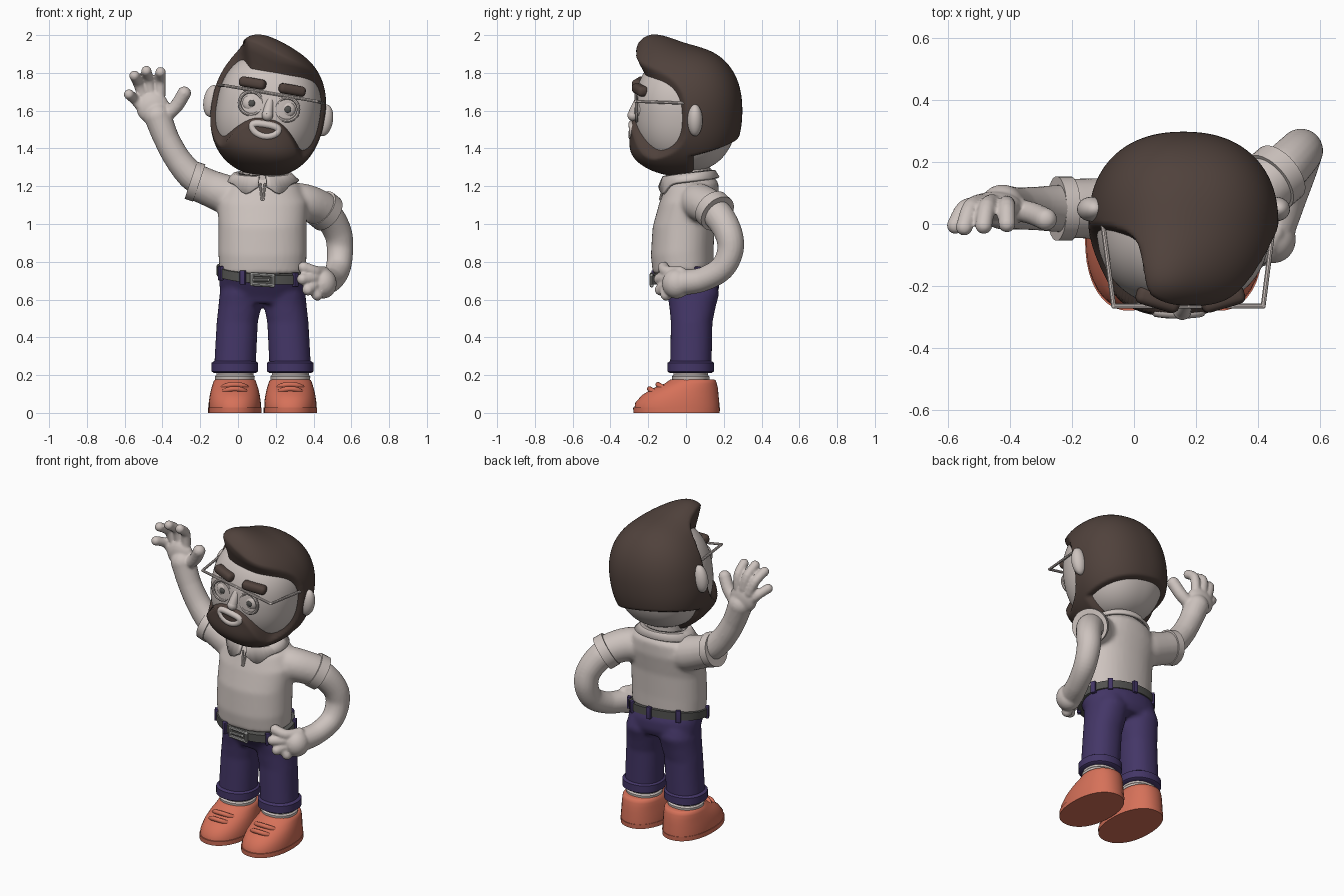
import bpy, bmesh, math
from math import sin, cos, pi, exp
from mathutils import Vector, Matrix

cube = bpy.data.objects.get("Cube")
if cube:
    bpy.data.objects.remove(cube, do_unlink=True)

def material(name, r, g, b):
    m = bpy.data.materials.new(name)
    m.use_nodes = True
    m.diffuse_color = (r, g, b, 1)
    m.node_tree.nodes["Principled BSDF"].inputs["Base Color"].default_value = (r, g, b, 1)
    return m

PALE = material("pale_grey", .61, .545, .515)
HAIR = material("dark_brown", .08, .054, .045)
DENIM = material("indigo", .057, .037, .135)
LEATHER = material("belt_grey", .085, .085, .08)
METAL = material("buckle_grey", .32, .32, .31)
CORAL = material("coral", .67, .165, .1)

MID = .13                                   # body centre line
HEAD = Matrix.Translation((.16, 0, 1.6)) @ Matrix.Rotation(math.radians(9.8), 4, 'Y')

def finish(name, bm, mat, frame=None, fuse=0, solid=0, angle=40):
    """Turn a bmesh into a shaded object, optionally fused into one skin."""
    if frame:
        bm.transform(frame)
    bmesh.ops.recalc_face_normals(bm, faces=bm.faces)
    me = bpy.data.meshes.new(name)
    bm.to_mesh(me)
    bm.free()
    ob = bpy.data.objects.new(name, me)
    bpy.context.scene.collection.objects.link(ob)
    me.materials.append(mat)
    bpy.ops.object.select_all(action='DESELECT')
    ob.select_set(True)
    bpy.context.view_layer.objects.active = ob
    bpy.ops.object.shade_smooth_by_angle(angle=math.radians(angle))
    if fuse:
        r = ob.modifiers.new("fuse", 'REMESH')
        r.mode, r.voxel_size, r.use_smooth_shade = 'VOXEL', fuse, True
        s = ob.modifiers.new("soften", 'SMOOTH')
        s.factor, s.iterations = .5, 6
    if solid:
        s = ob.modifiers.new("thickness", 'SOLIDIFY')
        s.thickness, s.offset = solid, 0
    return ob

def skin(bm, rings, closed=False):
    """Bridge rings of points with quads and cap the ends."""
    vs = [[bm.verts.new(p) for p in ring] for ring in rings]
    n = len(vs[0])
    for a, b in zip(vs, vs[1:] + ([vs[0]] if closed else [])):
        for i in range(n):
            bm.faces.new((a[i], a[(i + 1) % n], b[(i + 1) % n], b[i]))
    if not closed:
        bm.faces.new(vs[0])
        bm.faces.new(vs[-1])

def loft(bm, rows, n=40, e=2.2, tilt=0, lean=0):
    """Stack oval rings: each row is x, y, z, x radius, y radius."""
    rings = []
    for x, y, z, rx, ry in rows:
        ring = []
        for i in range(n):
            c, s = cos(2 * pi * i / n), sin(2 * pi * i / n)
            k = (abs(c) ** e + abs(s) ** e) ** (-1 / e)
            ring.append((x + rx * c * k, y + ry * s * k, z + tilt * (y + ry * s * k) + lean * rx * c * k))
        rings.append(ring)
    skin(bm, rings)

def ball(bm, c, r):
    m = Matrix.Translation(c) @ Matrix.Diagonal((*r, 1))
    bmesh.ops.create_uvsphere(bm, u_segments=24, v_segments=16, radius=1, matrix=m)

def box(bm, c, size, turn, bevel):
    m = Matrix.Translation(c) @ Matrix.Rotation(turn, 4, 'Z') @ Matrix.Diagonal((*size, 1))
    new = bmesh.ops.create_cube(bm, size=1, matrix=m)["verts"]
    edges = list({ed for v in new for ed in v.link_edges})
    bmesh.ops.bevel(bm, geom=edges, offset=bevel, segments=4, profile=.5, affect='EDGES')

def tube(bm, pts, radii, n=20, steps=6, closed=False, caps=True):
    """Sweep a circle along a smooth path."""
    P, N = [Vector(p) for p in pts], len(pts)
    if not isinstance(radii, (list, tuple)):
        radii = [radii] * N
    at = (lambda i: i % N) if closed else (lambda i: max(0, min(N - 1, i)))
    path = []
    for i in range(N if closed else N - 1):
        a, b, c, d = (P[at(i + k)] for k in (-1, 0, 1, 2))
        for s in range(steps):
            t = s / steps
            p = .5 * (2 * b + (c - a) * t + (2 * a - 5 * b + 4 * c - d) * t * t
                      + (3 * b - a - 3 * c + d) * t ** 3)
            path.append((p, radii[i] + (radii[at(i + 1)] - radii[i]) * t))
    if not closed:
        path.append((P[-1], radii[-1]))
    L, rings, u = len(path), [], None
    for i, (p, r) in enumerate(path):
        nxt = path[(i + 1) % L if closed else min(i + 1, L - 1)][0]
        prv = path[(i - 1) % L if closed else max(i - 1, 0)][0]
        d = (nxt - prv).normalized()
        u = u or d.orthogonal()
        u = (u - d * u.dot(d)).normalized()
        w = d.cross(u)
        rings.append([p + r * (u * cos(2 * pi * k / n) + w * sin(2 * pi * k / n)) for k in range(n)])
    skin(bm, rings, closed)
    if caps and not closed:
        for i in (0, -1):
            ball(bm, P[i], [radii[i]] * 3)

# ---- head and hair: one rounded form, hair swells through the face surface
def clamp(v, a=0, b=1):
    return max(a, min(b, v))

def ease(t):
    t = clamp(t)
    return t * t * (3 - 2 * t)

def head_point(d):
    r = (.276, .272, .31 if d.z > 0 else .322)
    return d * sum(abs(c / q) ** 2.3 for c, q in zip(d, r)) ** (-1 / 2.3)

def hair_point(d):
    p = head_point(d)
    a = math.atan2(p.x, -p.y)
    upper = .205 + .1 * ease((-.12 - p.x) / .1)             # receding at one temple
    lower = -.045 - .145 * ease((abs(a) - .12) / .95)
    v = (p.z - (upper + lower) / 2) / ((upper - lower) / 2)
    f = abs(a / 1.5) ** 5 + abs(v) ** 2.6 - 1               # face opening
    nape = min(p.y - .04, -.175 - p.z + .25 * (p.y - .15)) * 12
    f = min(f, -nape)
    q = p + d * .026 * clamp(f * 3.5, -1, 1)
    grow = clamp(f * 2.5)
    lift = grow * clamp((p.z - .1) / .13) * exp(-((p.y + .17) / .14) ** 2)
    side = p.x + .11
    peak = exp(-(side / (.12 if side < 0 else .2)) ** 2)
    broad = exp(-((p.x + .01) / .2) ** 4)
    q += lift * Vector((-.035 * peak, -.045 * broad, .1 * peak))   # swept-up quiff
    chin = exp(-((p.z + .23) / .1) ** 2) * ease((.05 - p.y) / .2)
    q.y -= .05 * chin * grow                                # jutting beard
    return q

for name, fn, mat in (("head", head_point, PALE), ("hair_and_beard", hair_point, HAIR)):
    bm = bmesh.new()
    bmesh.ops.create_uvsphere(bm, u_segments=144, v_segments=96, radius=1)
    for v in bm.verts:
        v.co = fn(v.co.normalized())
    finish(name, bm, mat, HEAD, angle=80)

# ---- face
for side, s in (("right", -1), ("left", 1)):
    bm = bmesh.new()
    ball(bm, (s * .302, .048, 0), (.045, .04, .085))
    finish(side + "_ear", bm, PALE, HEAD)
    bm = bmesh.new()
    ball(bm, (s * .097, -.238, .024), (.046, .03, .046))
    finish(side + "_eye", bm, PALE, HEAD)
    bm = bmesh.new()
    ball(bm, (s * .097 + .004, -.264, .024), (.018, .009, .018))
    finish(side + "_pupil", bm, LEATHER, HEAD)
    bm = bmesh.new()
    box(bm, (s * .106, -.243, .13), (.146, .06, .054), s * .28, .022)
    finish(side + "_eyebrow", bm, HAIR, HEAD)
    bm = bmesh.new()
    ring = [(s * .097 + .061 * cos(k * pi / 8), -.262, .024 + .061 * sin(k * pi / 8)) for k in range(16)]
    tube(bm, ring, .009, 8, 3, True)
    tube(bm, [(0, -.265, .092), (s * .245, -.265, .092)], .008, 8, 1)
    tube(bm, [(s * .245, -.265, .092), (s * .28, 0, .088)], .008, 8, 1)
    finish(side + "_glasses_frame", bm, PALE, HEAD)

bm = bmesh.new()
tube(bm, [(0, -.25, .06), (0, -.27, .01), (0, -.28, -.025)], [.02, .025, .03])
finish("nose", bm, PALE, HEAD)
bm = bmesh.new()
lips = []
for k in range(20):
    x, z = .07 * cos(k * pi / 10), .031 * sin(k * pi / 10)
    lips.append((x, -.286 + x * x, -.106 + z + 2.2 * x * x))
tube(bm, lips, .02, 12, 3, True)
finish("lips", bm, PALE, HEAD)
bm = bmesh.new()
ball(bm, (0, -.28, -.1), (.066, .014, .034))
finish("teeth", bm, PALE, HEAD)

# ---- shirt
bm = bmesh.new()
loft(bm, [(MID, -.015, .75, .228, .16), (MID, -.02, .85, .234, .166), (MID, -.012, 1, .233, .165),
          (MID, .015, 1.12, .24, .158), (MID, .03, 1.2, .2, .142), (MID, .028, 1.24, .14, .115),
          (MID, .025, 1.27, .1, .09)], tilt=.1)
tube(bm, [(.06, .04, 1.11), (-.06, .045, 1.155), (-.15, .05, 1.19), (-.23, .05, 1.225)],
     [.1, .105, .098, .096], caps=False)
tube(bm, [(.22, .04, 1.12), (.34, .07, 1.115), (.42, .12, 1.09), (.47, .165, 1.06)],
     [.1, .1, .096, .094], caps=False)
finish("shirt", bm, PALE, fuse=.012)

for side, a, b in (("right", (-.205, .05, 1.217), (-.25, .05, 1.232)),
                   ("left", (.437, .135, 1.085), (.475, .167, 1.055))):
    bm = bmesh.new()
    tube(bm, [a, b], .104, 32, 1, caps=False)
    finish(side + "_sleeve_cuff", bm, PALE)

bm = bmesh.new()
tube(bm, [(MID, .02, 1.2), (MID, .02, 1.36)], .105, 32, 1, caps=False)
finish("neck", bm, PALE)

bm = bmesh.new()
rows = []
for k in range(49):
    t = .12 + (2 * pi - .24) * k / 48
    dip = .05 * exp(-((min(t, 2 * pi - t) - .5) / .3) ** 2)
    rows.append([bm.verts.new((MID + rx * sin(t), .015 - ry * cos(t), z - .12 * ry * cos(t)))
                 for rx, ry, z in ((.125, .118, 1.265), (.152, .136, 1.262), (.188, .156, 1.226 - dip))])
for a, b in zip(rows, rows[1:]):
    for j in (0, 1):
        bm.faces.new((a[j], a[j + 1], b[j + 1], b[j]))
finish("collar", bm, PALE, solid=.016)
bm = bmesh.new()
for s in (-1, 1):
    tube(bm, [(MID + s * .012, -.118, 1.21), (MID + s * .004, -.137, 1.13)], .006, 8, 1)
finish("placket", bm, PALE)

# ---- arms with hands
def arm(name, path, radii, palm, size, fingers):
    bm = bmesh.new()
    tube(bm, path, radii)
    ball(bm, palm, size)
    for a, b, c, r in fingers:
        tube(bm, [a, b, c], r, 12, 4)
    finish(name, bm, PALE, fuse=.007)

tips = [(-.577, -.005, 1.686), (-.548, -.01, 1.785), (-.485, -.005, 1.81), (-.41, 0, 1.804)]
roots = [(-.5, .06, 1.605), (-.498, .07, 1.665), (-.459, .07, 1.685), (-.412, .065, 1.68)]
wave = [(a, Vector(a).lerp(Vector(b), .6) + Vector((0, .03, .005)), b, .028) for a, b in zip(roots, tips)]
wave.append(((-.4, .05, 1.56), (-.33, .035, 1.62), (-.285, .015, 1.692), .037))
arm("right_arm", [(-.18, .05, 1.21), (-.25, .05, 1.26), (-.32, .05, 1.345), (-.378, .05, 1.45), (-.425, .055, 1.57)],
    [.078, .076, .07, .068, .073], (-.45, .06, 1.615), (.088, .045, .085), wave)

tips = [(.348, -.12, .77), (.342, -.14, .708), (.37, -.135, .652), (.42, -.105, .625)]
hip = [((.455, -.03, z), (.41, -.1, z + .003), t, .031) for z, t in zip((.745, .71, .675, .645), tips)]
arm("left_arm", [(.4, .11, 1.1), (.48, .175, 1.04), (.53, .225, .95), (.54, .235, .86), (.53, .19, .765),
                 (.495, .09, .707), (.455, -.01, .69)],
    [.078, .08, .074, .07, .066, .064, .068], (.45, -.05, .685), (.073, .077, .08), hip)

# ---- trousers, cuffs, socks, shoes
bm = bmesh.new()
loft(bm, [(MID, .038, .59, .2, .12), (MID, .038, .63, .226, .138), (MID, .02, .69, .23, .156),
          (MID, -.005, .745, .228, .162)], tilt=.17, lean=-.06)
for s in (-1, 1):
    loft(bm, [(MID + s * .147, .025, .23, .11, .11), (MID + s * .134, .03, .48, .109, .11),
              (MID + s * .12, .035, .57, .113, .124), (MID + s * .114, .038, .63, .113, .138),
              (MID + s * .11, .03, .69, .1, .13)])
finish("trousers", bm, DENIM, fuse=.012)

for side, s in (("right", -1), ("left", 1)):
    x = MID + s * .147
    bm = bmesh.new()
    loft(bm, [(x, .025, .212, .112, .112), (x, .025, .22, .123, .123),
              (x, .025, .265, .123, .123), (x, .025, .275, .108, .108)])
    finish(side + "_trouser_cuff", bm, DENIM)
    bm = bmesh.new()
    loft(bm, [(x, .025, .15, .1, .095), (x, .025, .192, .106, .1), (x, .025, .2, .098, .092),
              (x, .025, .24, .098, .092)])
    finish(side + "_sock", bm, PALE)
    bm = bmesh.new()
    loft(bm, [(x, -.05, .0, .141, .228), (x, -.05, .028, .141, .23)])
    loft(bm, [(x, -.048, .028, .138, .225), (x, -.046, .055, .138, .222), (x, -.03, .095, .132, .202),
              (x, -.003, .13, .124, .172), (x, .025, .155, .116, .138), (x, .034, .172, .11, .124),
              (x, .034, .178, .1, .113)])
    finish(side + "_shoe", bm, CORAL, angle=50)
    bm = bmesh.new()
    for y, z, w in ((-.148, .15, .088), (-.193, .127, .08)):
        tube(bm, [(x - w, y + .055, z - .036), (x - w * .55, y + .012, z - .008), (x, y, z),
                  (x + w * .55, y + .012, z - .008), (x + w, y + .055, z - .036)], .014, 10)
    finish(side + "_laces", bm, CORAL)

# ---- belt
TILT, LEAN = .18, -.065
bm = bmesh.new()
loft(bm, [(MID, -.005, .714, .235, .167), (MID, -.005, .716, .243, .176),
          (MID, -.005, .764, .243, .176), (MID, -.005, .766, .235, .167)], tilt=TILT, lean=LEAN)
finish("belt", bm, LEATHER)
bm = bmesh.new()
for deg in (-138, -64, -25, 45, 112, 140, 178):
    t = math.radians(deg)
    x, y = .246 * sin(t), -.005 - .18 * cos(t)
    box(bm, (MID + x, y, .74 + TILT * y + LEAN * x), (.03, .022, .075), t, .004)
finish("belt_loops", bm, DENIM)
bm = bmesh.new()
corners = [(-.056, .03), (.056, .023), (.056, -.03), (-.056, -.023)]
for a, b in zip(corners, corners[1:] + corners[:1]):
    tube(bm, [(MID + a[0], -.182, .704 + a[1]), (MID + b[0], -.182, .704 + b[1])], .01, 8, 1)
tube(bm, [(MID - .05, -.184, .704), (MID + .03, -.184, .704)], .008, 8, 1)
finish("buckle", bm, METAL)
